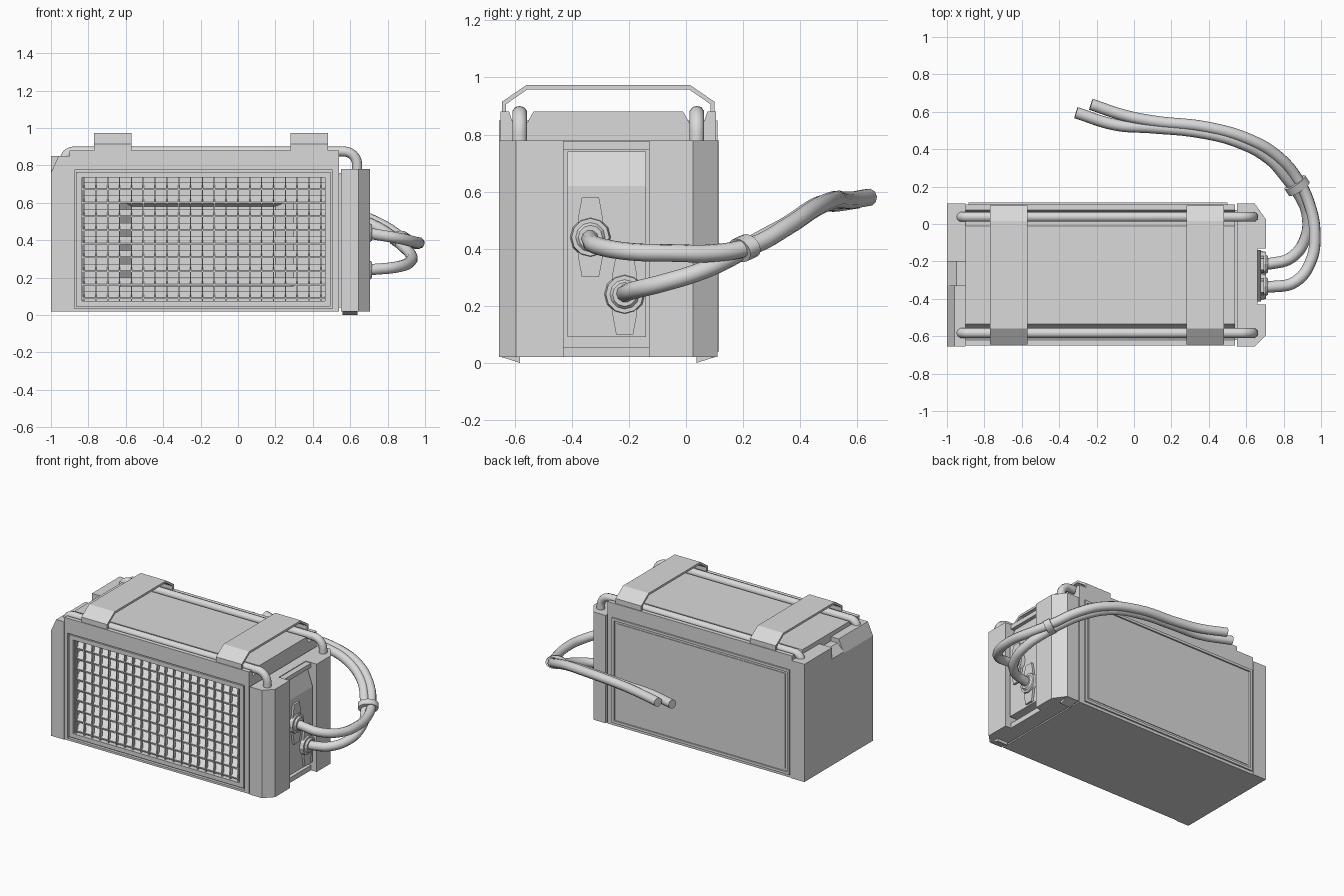
import bpy, bmesh, math
from mathutils import Matrix, Vector

if "Cube" in bpy.data.objects:
    bpy.data.objects.remove(bpy.data.objects["Cube"])

grey = bpy.data.materials.new("painted_grey_metal")
grey.diffuse_color = (0.7, 0.7, 0.7, 1)
grey.use_nodes = True
grey.node_tree.nodes["Principled BSDF"].inputs["Base Color"].default_value = grey.diffuse_color
YC = -0.2725                      # middle of the case in depth


def finish(name, bm, smooth=False):
    bmesh.ops.recalc_face_normals(bm, faces=bm.faces)
    me = bpy.data.meshes.new(name)
    bm.to_mesh(me)
    bm.free()
    me.materials.append(grey)
    ob = bpy.data.objects.new(name, me)
    bpy.context.collection.objects.link(ob)
    if smooth:
        bpy.ops.object.select_all(action='DESELECT')
        bpy.context.view_layer.objects.active = ob
        ob.select_set(True)
        bpy.ops.object.shade_smooth_by_angle(angle=math.radians(35))
    return ob


def add_prism(bm, pts, axis, a, b):
    put = {'x': lambda p, t: (t, p[0], p[1]),
           'y': lambda p, t: (p[0], t, p[1]),
           'z': lambda p, t: (p[0], p[1], t)}[axis]
    lo = [bm.verts.new(put(p, a)) for p in pts]
    hi = [bm.verts.new(put(p, b)) for p in pts]
    n = len(pts)
    bm.faces.new(lo)
    bm.faces.new(hi[::-1])
    for i in range(n):
        j = (i + 1) % n
        bm.faces.new((lo[i], hi[i], hi[j], lo[j]))


def add_box(bm, x0, x1, y0, y1, z0, z1):
    add_prism(bm, [(x0, y0), (x1, y0), (x1, y1), (x0, y1)], 'z', z0, z1)


def prism(name, pts, axis, a, b):
    bm = bmesh.new()
    add_prism(bm, pts, axis, a, b)
    return finish(name, bm)


def boxes(name, *specs):
    bm = bmesh.new()
    for s in specs:
        add_box(bm, *s)
    return finish(name, bm)


def frame(name, x0, x1, z0, z1, w, y0, y1):
    return boxes(name, (x0, x1, y0, y1, z0, z0 + w), (x0, x1, y0, y1, z1 - w, z1),
                 (x0, x0 + w, y0, y1, z0 + w, z1 - w), (x1 - w, x1, y0, y1, z0 + w, z1 - w))


def mirrored(half):
    return half + [(2 * YC - y, z) for y, z in reversed(half)]


def cut(ob, cutter):
    cutter.hide_render = True
    cutter.hide_set(True)
    m = ob.modifiers.new("cut", 'BOOLEAN')
    m.object, m.operation, m.solver = cutter, 'DIFFERENCE', 'EXACT'


def tube(name, pts, r, kind):
    cu = bpy.data.curves.new(name, 'CURVE')
    cu.dimensions = '3D'
    cu.bevel_depth, cu.bevel_resolution = r, 3
    cu.use_fill_caps, cu.resolution_u = True, 6
    sp = cu.splines.new(kind)
    if kind == 'BEZIER':
        sp.bezier_points.add(len(pts) - 1)
        for bp, p in zip(sp.bezier_points, pts):
            bp.co = p
            bp.handle_left_type = bp.handle_right_type = 'AUTO'
    else:
        sp.points.add(len(pts) - 1)
        for q, p in zip(sp.points, pts):
            q.co = (*p, 1)
    ob = bpy.data.objects.new(name, cu)
    bpy.context.collection.objects.link(ob)
    cu.materials.append(grey)
    bpy.ops.object.select_all(action='DESELECT')
    bpy.context.view_layer.objects.active = ob
    ob.select_set(True)
    bpy.ops.object.convert(target='MESH')
    bpy.ops.object.shade_smooth_by_angle(angle=math.radians(40))


# Main case with rod channels along the top edges
case = prism("case", mirrored([(-0.65, 0.02), (-0.65, 0.88), (-0.62, 0.88), (-0.605, 0.835),
                               (-0.56, 0.835), (-0.535, 0.88)]), 'x', -0.9, 0.54)
cut(case, boxes("front_pocket_cutter", (-0.9 + 0.025, 0.505, -0.7, -0.63, 0.035, 0.775)))
cut(case, boxes("grille_pocket_cutter", (-0.83, 0.47, -0.64, -0.53, 0.07, 0.74)))
bm = bmesh.new()
rings = [[bm.verts.new((x, y, z)) for x, z in ((a, c), (b, c), (b, d), (a, d))]
         for y, a, b, c, d in ((-0.54, -0.64, 0.31, 0.145, 0.625), (-0.46, -0.57, 0.2, 0.2, 0.58))]
bm.faces.new(rings[0])
bm.faces.new(rings[1][::-1])
for i in range(4):
    j = (i + 1) % 4
    bm.faces.new((rings[0][i], rings[1][i], rings[1][j], rings[0][j]))
cut(case, finish("inner_pocket_cutter", bm))

# Front grille: frame, slanted louvres and thin upright bars
frame("grille_frame", -0.865, 0.495, 0.045, 0.765, 0.03, -0.645, -0.61)
bm = bmesh.new()
for i in range(9):
    z = 0.085 + i * 0.073
    add_prism(bm, [(-0.625, z), (-0.625, z + 0.008), (-0.575, z + 0.042), (-0.575, z + 0.034)],
              'x', -0.835, 0.475)
finish("grille_louvres", bm)
boxes("grille_bars", *[(-0.823 + i * 0.0633 - 0.003, -0.823 + i * 0.0633 + 0.003,
                        -0.632, -0.61, 0.07, 0.74) for i in range(21)])

# Back panel with a raised rim
frame("back_rim", -0.885, 0.5, 0.04, 0.78, 0.018, 0.1, 0.115)
boxes("back_panel", (-0.85, 0.465, 0.1, 0.109, 0.075, 0.745))

# Left end cap: chamfered part and taller part
prism("end_cap_front", [(-1, 0.02), (-0.9, 0.02), (-0.9, 0.85), (-0.96, 0.85), (-1, 0.76)],
      'y', -0.655, -0.33)
prism("end_cap_middle", [(-1, 0.02), (-0.9, 0.02), (-0.9, 0.82), (-0.95, 0.82), (-1, 0.77)],
      'y', -0.33, -0.2)
prism("end_cap_back", [(-1, 0.02), (-0.9, 0.02), (-0.9, 0.85), (-1, 0.85)], 'y', -0.2, 0.11)

# Right end block with chamfered corners and a full-height recess
prism("end_block", [(0.55, -0.655), (0.645, -0.655), (0.705, -0.595), (0.705, -0.43), (0.62, -0.43),
                    (0.62, -0.13), (0.705, -0.13), (0.705, 0.025), (0.645, 0.11), (0.55, 0.11)],
      'z', 0.02, 0.78)
boxes("end_core", (0.5, 0.58, -0.62, 0.075, 0.04, 0.76))
boxes("recess_sills", (0.61, 0.66, -0.43, -0.13, 0.02, 0.055), (0.61, 0.66, -0.43, -0.13, 0.745, 0.775))
prism("socket_panel", [(0.61, 0.09), (0.68, 0.09), (0.68, 0.62), (0.64, 0.74), (0.61, 0.74)],
      'y', -0.415, -0.14)
bm = bmesh.new()
for s in (1, -1):
    add_prism(bm, [(YC + s * 0.38, 0.022), (YC + s * 0.31, 0.0), (YC + s * 0.31, 0.022)], 'x', 0.56, 0.64)
finish("wedge_feet", bm)

# Carry straps over the top
outer = [(-0.645, 0.86), (-0.645, 0.915), (-0.56, 0.973)]
inner = [(-0.556, 0.958), (-0.63, 0.907), (-0.63, 0.86)]
strap = mirrored(outer) + [(2 * YC - y, z) for y, z in reversed(inner)] + inner
for side, x in (("left", -0.77), ("right", 0.28)):
    prism(side + "_strap", strap, 'x', x, x + 0.2)

# Rails along the top, bent down at both ends
for side, y in (("front", -0.583), ("back", 0.038)):
    def arc(cx, r, a0, a1):
        return [(cx + r * math.cos(math.radians(a0 + (a1 - a0) * i / 6)), y,
                 0.874 - r + r * math.sin(math.radians(a0 + (a1 - a0) * i / 6))) for i in range(7)]
    tube(side + "_rail", [(-0.927, y, 0.78)] + arc(-0.877, 0.05, 180, 90)
         + arc(0.567, 0.07, 90, 0) + [(0.637, y, 0.74)], 0.027, 'POLY')

# Plugs with faceted rings and grip tabs
for name, y, z in (("upper_plug", -0.335, 0.44), ("lower_plug", -0.215, 0.24)):
    bm = bmesh.new()
    turn = Matrix.Rotation(math.pi / 2, 4, 'Y')
    for x, r1, r2, h in ((0.69, 0.072, 0.066, 0.03), (0.707, 0.058, 0.042, 0.02)):
        bmesh.ops.create_cone(bm, cap_ends=True, segments=12, radius1=r1, radius2=r2, depth=h,
                              matrix=Matrix.Translation((x, y, z)) @ turn)
    for s in (1, -1):
        add_prism(bm, [(y - 0.045, z + s * 0.04), (y + 0.045, z + s * 0.04), (y + 0.042, z + s * 0.075),
                       (y + 0.03, z + s * 0.14), (y - 0.03, z + s * 0.14), (y - 0.042, z + s * 0.075)],
                  'x', 0.675, 0.695)
    finish(name, bm)

# Two cables sweeping round to the back
tube("upper_cable", [(0.67, -0.335, 0.44), (0.74, -0.335, 0.43), (0.86, -0.31, 0.41), (0.945, -0.2, 0.39),
                     (0.967, -0.05, 0.385), (0.94, 0.1, 0.385), (0.88, 0.23, 0.41), (0.77, 0.36, 0.48),
                     (0.62, 0.45, 0.54), (0.4, 0.515, 0.57), (0.1, 0.55, 0.57), (-0.05, 0.58, 0.57),
                     (-0.23, 0.64, 0.58)], 0.031, 'BEZIER')
tube("lower_cable", [(0.67, -0.215, 0.24), (0.74, -0.21, 0.245), (0.84, -0.18, 0.255), (0.915, -0.08, 0.28),
                     (0.925, 0.05, 0.32), (0.88, 0.16, 0.37), (0.82, 0.24, 0.42), (0.72, 0.35, 0.48),
                     (0.55, 0.44, 0.54), (0.35, 0.49, 0.56), (0.1, 0.515, 0.56), (-0.1, 0.53, 0.56),
                     (-0.31, 0.595, 0.57)], 0.031, 'BEZIER')

# Band holding the cables together
bm = bmesh.new()
rot = Vector((-0.5, 0.75, 0.35)).to_track_quat('Z', 'Y').to_matrix().to_4x4()
bmesh.ops.create_cone(bm, cap_ends=True, segments=16, radius1=1, radius2=1, depth=0.045,
                      matrix=Matrix.Translation((0.872, 0.205, 0.402)) @ rot
                      @ Matrix.Diagonal((0.066, 0.044, 1, 1)))
finish("cable_band", bm, True)
